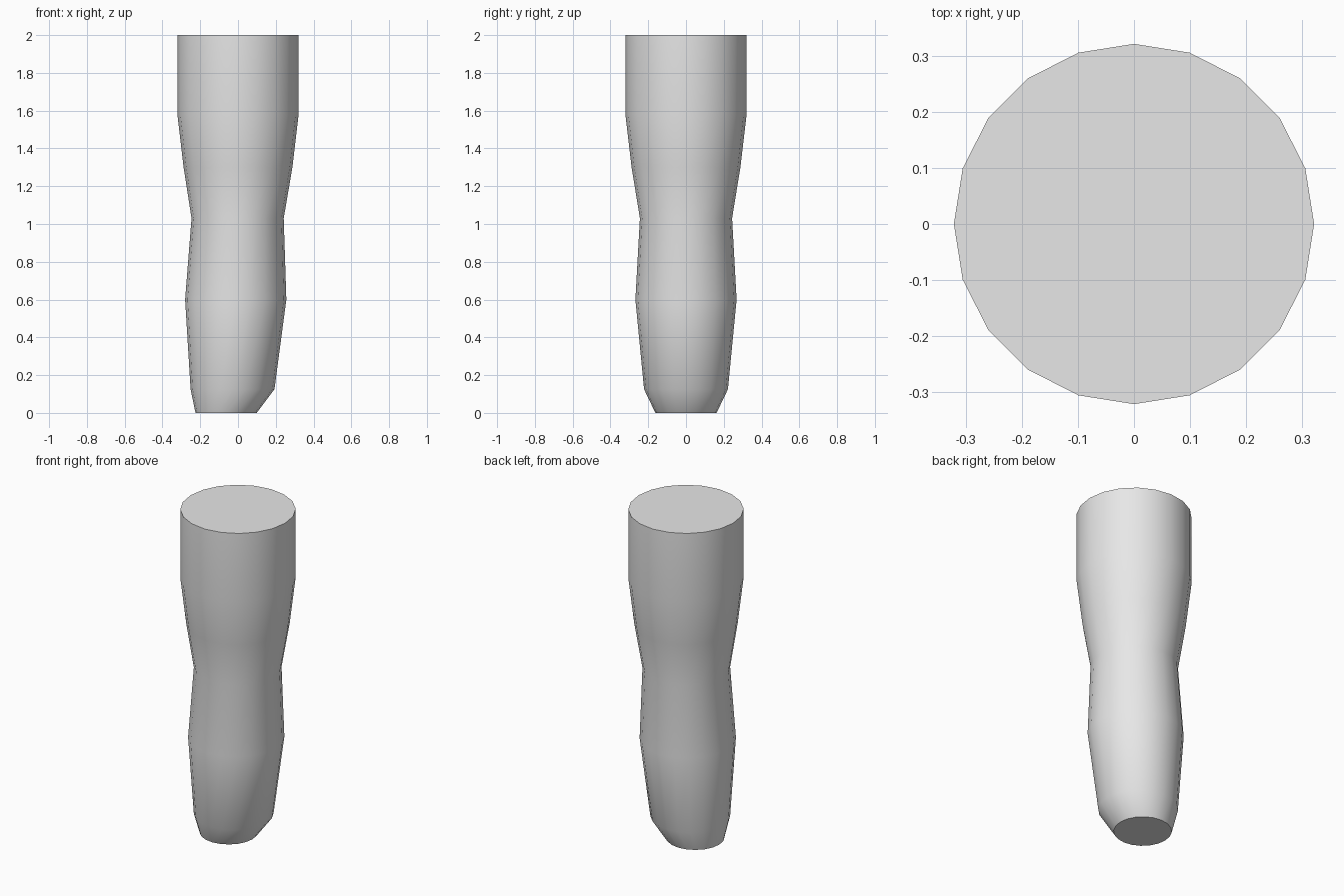
import bpy, bmesh
from math import cos, sin, tau, radians

if "Cube" in bpy.data.objects:
    bpy.data.objects.remove(bpy.data.objects["Cube"])

SIDES = 20
# Cross-sections from bottom to top: height, x offset, radius
RINGS = [
    (0.0, -0.063, 0.162),
    (0.125, -0.029, 0.222),
    (0.6, -0.012, 0.268),
    (1.03, -0.002, 0.244),
    (1.3, 0.0, 0.288),
    (1.58, 0.0, 0.321),
    (2.0, 0.0, 0.321),
]

# Single plain material
grey = bpy.data.materials.new("light grey")
grey.use_nodes = True
colour = (0.8, 0.8, 0.8, 1)
grey.diffuse_color = colour
grey.node_tree.nodes["Principled BSDF"].inputs["Base Color"].default_value = colour

# Limb body: stacked rings bridged by quads
bm = bmesh.new()
loops = []
for z, cx, r in RINGS:
    loops.append([bm.verts.new((cx + r * cos(tau * i / SIDES), r * sin(tau * i / SIDES), z))
                  for i in range(SIDES)])
for low, high in zip(loops, loops[1:]):
    for i in range(SIDES):
        j = (i + 1) % SIDES
        bm.faces.new((low[i], low[j], high[j], high[i]))

# Flat end caps
bm.faces.new(loops[0][::-1])
bm.faces.new(loops[-1])

mesh = bpy.data.meshes.new("limb")
bm.to_mesh(mesh)
bm.free()
mesh.materials.append(grey)
limb = bpy.data.objects.new("limb", mesh)
bpy.context.collection.objects.link(limb)

# Smooth sides, sharp cap rims
bpy.context.view_layer.objects.active = limb
limb.select_set(True)
bpy.ops.object.shade_smooth_by_angle(angle=radians(45))
